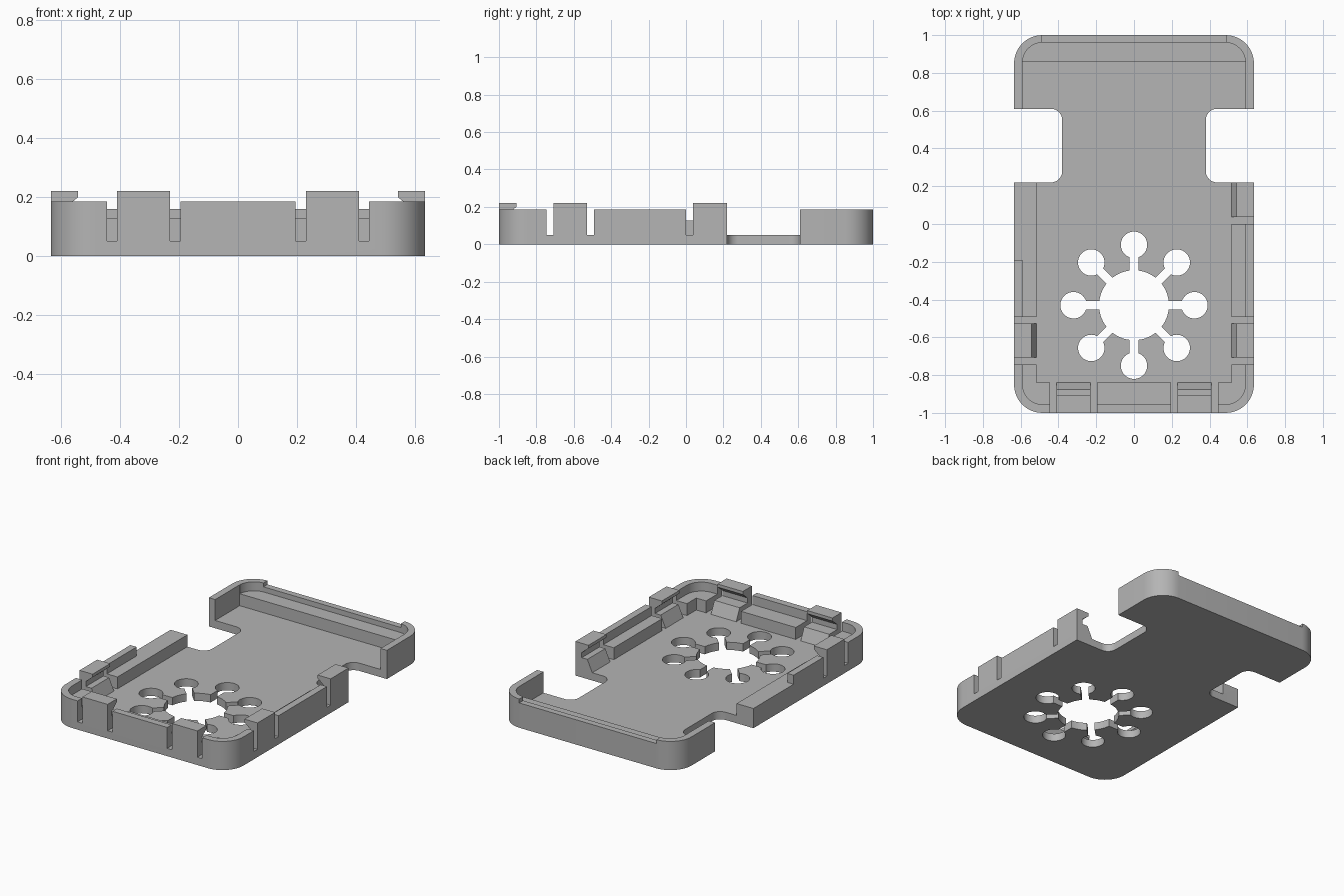
import bpy, bmesh, math
from mathutils import Matrix, Vector

if "Cube" in bpy.data.objects:
    bpy.data.objects.remove(bpy.data.objects["Cube"], do_unlink=True)

grey = bpy.data.materials.new("plain grey")
grey.use_nodes = True
colour = (0.46, 0.46, 0.46, 1)
grey.diffuse_color = colour
grey.node_tree.nodes["Principled BSDF"].inputs["Base Color"].default_value = colour

FLOOR, LEDGE, RIM, HOOK = 0.05, 0.127, 0.185, 0.22
HALF_W, SIDE_LEDGE, FRONT_LEDGE = 0.635, 0.12, 0.16
TOP = 0.5


def prism(name, points, z0, z1, matrix=None):
    """Extrude a flat outline from z0 to z1, then place it."""
    bm = bmesh.new()
    face = bm.faces.new([bm.verts.new((x, y, z0)) for x, y in points])
    new = bmesh.ops.extrude_face_region(bm, geom=[face])["geom"]
    verts = [g for g in new if isinstance(g, bmesh.types.BMVert)]
    bmesh.ops.translate(bm, verts=verts, vec=(0, 0, z1 - z0))
    if matrix:
        bm.transform(matrix)
    bmesh.ops.recalc_face_normals(bm, faces=bm.faces)
    mesh = bpy.data.meshes.new(name)
    bm.to_mesh(mesh)
    bm.free()
    mesh.materials.append(grey)
    obj = bpy.data.objects.new(name, mesh)
    bpy.context.collection.objects.link(obj)
    return obj


def rectangle(x0, x1, y0, y1, radius=0, steps=12):
    if not radius:
        return [(x0, y0), (x1, y0), (x1, y1), (x0, y1)]
    centres = rectangle(x0 + radius, x1 - radius, y0 + radius, y1 - radius)
    points = []
    for k, (cx, cy) in enumerate(centres):
        for i in range(steps + 1):
            a = math.pi / 2 * (k + 2 + i / steps)
            points.append((cx + radius * math.cos(a), cy + radius * math.sin(a)))
    return points


def circle(cx, cy, r, n=40):
    return [(cx + r * math.cos(math.tau * i / n), cy + r * math.sin(math.tau * i / n))
            for i in range(n)]


def cut(target, points, z0, z1=TOP, matrix=None):
    cutter = prism("cutter", points, z0, z1, matrix)
    cutter.hide_render = True
    mod = target.modifiers.new("cut", 'BOOLEAN')
    mod.operation, mod.solver, mod.object = 'DIFFERENCE', 'EXACT', cutter
    bpy.context.view_layer.objects.active = target
    bpy.ops.object.modifier_apply(modifier=mod.name)
    bpy.data.objects.remove(cutter, do_unlink=True)


# Solid block, hollowed in steps so that walls and ledges remain
tray = prism("tray", rectangle(-HALF_W, HALF_W, -1, 1, 0.15), 0, RIM)
cut(tray, rectangle(-0.59, 0.59, -0.955, 0.96, 0.105), LEDGE)
inner = HALF_W - SIDE_LEDGE
cut(tray, rectangle(-inner, inner, FRONT_LEDGE - 1, 0.86), FLOOR)
cut(tray, rectangle(-0.59, 0.59, 0.4, 0.86), FLOOR)

# Waist cutouts, lowered back rim and lowered right wall
for x0, x1 in ((0.38, 1), (-1, -0.38)):
    cut(tray, rectangle(x0, x1, 0.22, 0.61, 0.06), -1)
cut(tray, rectangle(-0.49, 0.49, 0.9, 1.1), 0.16)
cut(tray, rectangle(-0.7, -0.5, -0.19, 0.3), LEDGE)

# Gaps that hold the snap clips, with a slot at each side
for x0, x1, y0, y1 in ((0.195, 0.445, -1.1, -0.83), (-0.445, -0.195, -1.1, -0.83),
                       (0.5, 0.7, -0.745, -0.493), (-0.7, -0.5, -0.745, -0.493),
                       (0.5, 0.7, 0, 0.3)):
    cut(tray, rectangle(x0, x1, y0, y1), FLOOR)

# Vent: large hole, eight small holes and joining slots
vent_y, reach = -0.43, 0.32
cut(tray, circle(0, vent_y, 0.185, 64), -1)
for k in range(8):
    a = math.tau * k / 8
    cut(tray, circle(reach * math.cos(a), vent_y + reach * math.sin(a), 0.07), -1)
    turn = Matrix.Translation((0, vent_y, 0)) @ Matrix.Rotation(a, 4, 'Z')
    cut(tray, rectangle(0.1, reach, -0.023, 0.023), -1, TOP, turn)


def clip(name, origin, inward, along, length, depth):
    """Hooked snap clip with a ramp; profile runs inward and up."""
    profile = [(0, FLOOR), (depth, FLOOR), (depth - 0.035, LEDGE), (0.045, LEDGE),
               (0.045, 0.16), (0.093, 0.2), (0.093, HOOK), (0, HOOK)]
    axes = Matrix((inward, (0, 0, 1), along)).transposed().to_4x4()
    return prism(name, profile, 0, length, Matrix.Translation(Vector(origin)) @ axes)


# Snap clips
clips = [
    clip("front_left_clip", (0.23, -1, 0), (0, 1, 0), (1, 0, 0), 0.18, FRONT_LEDGE),
    clip("front_right_clip", (-0.41, -1, 0), (0, 1, 0), (1, 0, 0), 0.18, FRONT_LEDGE),
    clip("left_clip", (HALF_W, -0.708, 0), (-1, 0, 0), (0, 1, 0), 0.18, SIDE_LEDGE),
    clip("left_rear_clip", (HALF_W, 0.037, 0), (-1, 0, 0), (0, 1, 0), 0.183, SIDE_LEDGE),
    clip("right_clip", (-HALF_W, -0.708, 0), (1, 0, 0), (0, 1, 0), 0.18, SIDE_LEDGE),
]

# Smooth the round walls, keep edges sharp
bpy.ops.object.select_all(action='DESELECT')
tray.select_set(True)
bpy.context.view_layer.objects.active = tray
bpy.ops.object.shade_smooth_by_angle(angle=math.radians(30))
